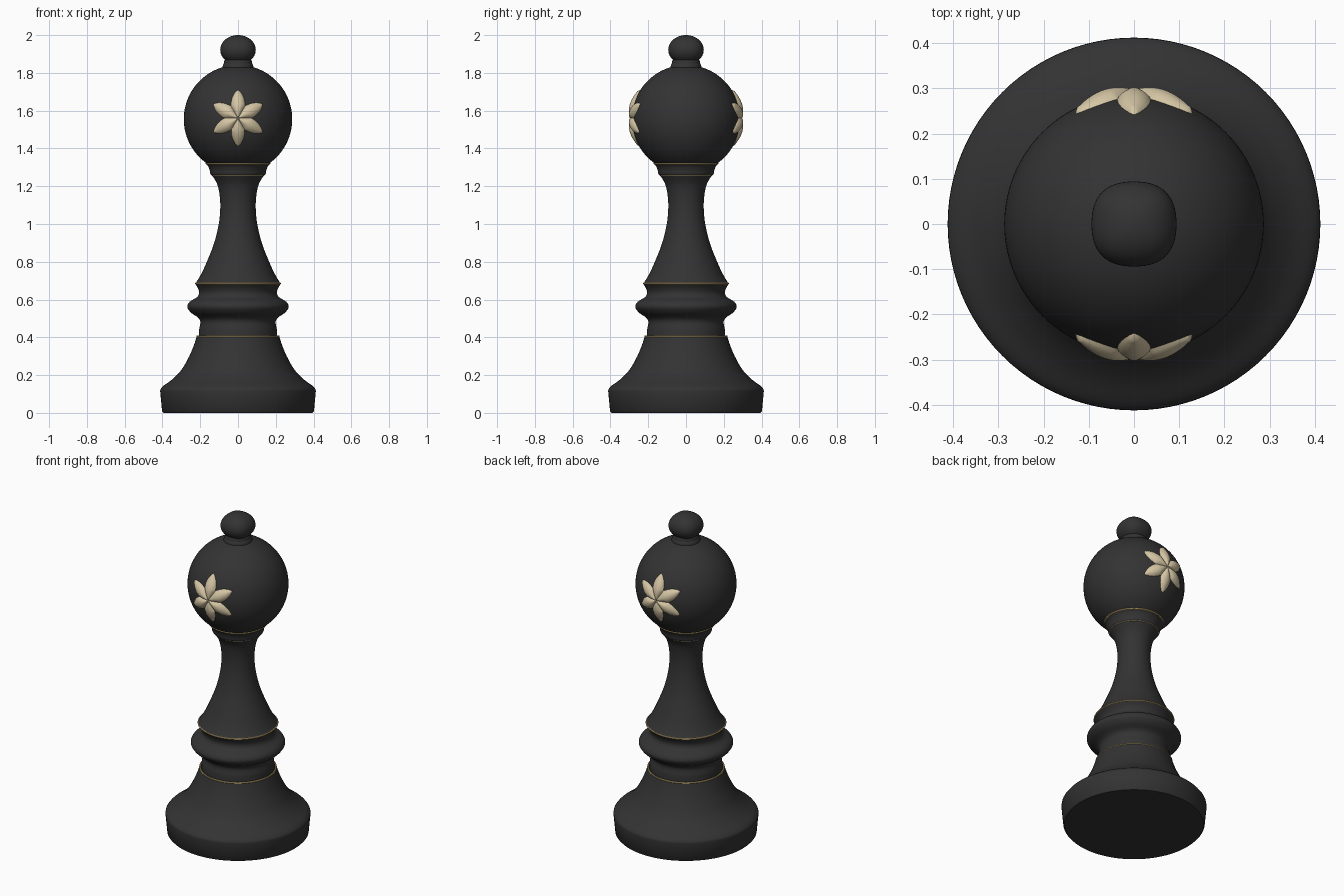
import bpy, bmesh, math
from mathutils import Vector

if "Cube" in bpy.data.objects:
    bpy.data.objects.remove(bpy.data.objects["Cube"])


def material(name, rgb):
    m = bpy.data.materials.new(name)
    m.diffuse_color = (*rgb, 1)
    m.use_nodes = True
    m.node_tree.nodes["Principled BSDF"].inputs["Base Color"].default_value = m.diffuse_color
    return m


BLACK = material("matte black", (0.033, 0.033, 0.033))
GOLD = material("gold trim", (0.60, 0.43, 0.17))
CREAM = material("cream gold", (0.66, 0.56, 0.37))


def finish(name, bm, mat, angle=40):
    bmesh.ops.remove_doubles(bm, verts=bm.verts, dist=1e-5)
    bmesh.ops.recalc_face_normals(bm, faces=bm.faces)
    me = bpy.data.meshes.new(name)
    bm.to_mesh(me)
    bm.free()
    me.materials.append(mat)
    me.shade_smooth()
    me.set_sharp_from_angle(angle=math.radians(angle))
    ob = bpy.data.objects.new(name, me)
    bpy.context.collection.objects.link(ob)
    return ob


def spline(pts, n=5):
    """Smooth curve through (radius, height) points."""
    p = [Vector(q) for q in pts]
    if len(p) < 3:
        return p
    p = [2 * p[0] - p[1]] + p + [2 * p[-1] - p[-2]]
    out = []
    for i in range(1, len(p) - 2):
        a, b, c, d = p[i - 1:i + 3]
        for k in range(n):
            t = k / n
            out.append(0.5 * (2 * b + (c - a) * t + (2 * a - 5 * b + 4 * c - d) * t * t
                              + (3 * b - a - 3 * c + d) * t ** 3))
    return out + [p[-2]]


def lathe(name, sections, mat, steps=96, squareness=0.0):
    pts = [q for s in sections for q in spline(s)]
    bm = bmesh.new()
    rings = []
    for r, z in pts:
        ring = []
        for i in range(steps):
            a = 2 * math.pi * i / steps
            k = max(r, 0) * (1 - squareness * math.cos(4 * a))
            ring.append(bm.verts.new((k * math.cos(a), k * math.sin(a), z)))
        rings.append(ring)
    for lo, hi in zip(rings, rings[1:]):
        for i in range(steps):
            j = (i + 1) % steps
            bm.faces.new((lo[i], lo[j], hi[j], hi[i]))
    return finish(name, bm, mat)


# Turned base, from the foot up to the lower trim line
lathe("base", [
    [(0, 0), (0.395, 0)],
    [(0.402, 0.008), (0.412, 0.115)],
    [(0.411, 0.125), (0.395, 0.143), (0.345, 0.18), (0.298, 0.23),
     (0.258, 0.30), (0.233, 0.36), (0.219, 0.403)],
    [(0.205, 0.408), (0, 0.408)]], BLACK)

# Waist with its rounded bulge
lathe("waist", [
    [(0.208, 0.40), (0.206, 0.44), (0.199, 0.48), (0.212, 0.505), (0.248, 0.53),
     (0.268, 0.56), (0.256, 0.588), (0.218, 0.612), (0.206, 0.635), (0.212, 0.66),
     (0.226, 0.682)]], BLACK)

# Flared stem
lathe("stem", [
    [(0.226, 0.68), (0.226, 0.688)],
    [(0.222, 0.69), (0.195, 0.735), (0.165, 0.80), (0.126, 0.90), (0.102, 1.0),
     (0.094, 1.08), (0.097, 1.15), (0.110, 1.21), (0.137, 1.258)]], BLACK)

# Collar under the head
lathe("collar", [
    [(0.137, 1.255), (0.146, 1.265), (0.150, 1.285), (0.158, 1.305), (0.168, 1.317)],
    [(0.168, 1.325), (0.12, 1.325)]], BLACK)

# Round head
HEAD_Z, HEAD_R = 1.555, 0.287
N = 48
lathe("head", [[(HEAD_R * math.sin(math.pi * i / N), HEAD_Z - HEAD_R * math.cos(math.pi * i / N))]
               for i in range(N + 1)], BLACK)

# Small neck and slightly squared finial ball
lathe("finial_neck", [[(0.083, 1.825), (0.080, 1.84), (0.075, 1.85), (0.072, 1.865), (0.06, 1.88)]], BLACK)
lathe("finial", [[(0.097 * math.sin(math.pi * i / 24), 1.922 - 0.078 * math.cos(math.pi * i / 24))]
                 for i in range(25)], BLACK, 64, 0.03)

# Thin trim rings
for name, r, z in (("base_trim", 0.216, 0.405), ("stem_trim", 0.225, 0.685),
                   ("lower_collar_trim", 0.137, 1.26), ("upper_collar_trim", 0.167, 1.32)):
    t = 0.0045
    lathe(name, [[(r + t * math.cos(math.pi * k / 4), z + t * math.sin(math.pi * k / 4))]
                 for k in range(9)], GOLD)


# Six-petal flowers wrapped over the front and back of the head
def flower(name, side):
    bm = bmesh.new()
    nu, nv, length = 20, 12, 0.15
    for k in range(6):
        a = math.pi / 2 + k * math.pi / 3
        grid = []
        for i in range(nu + 1):
            u = i / nu
            d = u * length
            w = min(d * math.tan(math.pi / 6), 0.038 * max(0, 1 - ((u - 0.48) / 0.52) ** 2) ** 0.75
                    if u > 0.48 else 1)
            row = []
            for j in range(nv + 1):
                v = 2 * j / nv - 1
                x = d * math.cos(a) - v * w * math.sin(a)
                z = d * math.sin(a) + v * w * math.cos(a)
                rise = 0.010 + 0.010 * math.sin(math.pi * min(1, u * 1.1))
                edge = 0.008 * max(0, 1 - u / 0.4)
                h = edge + (rise - edge) * (1 - abs(v) ** 2.2)
                if u > 0.4 and abs(v) == 1 or i == nu:
                    h = -0.004
                y = math.sqrt(HEAD_R ** 2 - x * x - z * z) + h
                row.append(bm.verts.new((x, side * y, HEAD_Z + 0.005 + z)))
            grid.append(row)
        for r0, r1 in zip(grid, grid[1:]):
            for j in range(nv):
                bm.faces.new((r0[j], r0[j + 1], r1[j + 1], r1[j]))
    bmesh.ops.remove_doubles(bm, verts=bm.verts, dist=1e-5)
    bmesh.ops.recalc_face_normals(bm, faces=bm.faces)
    # make sure the open shell faces outward
    if sum(f.normal.y * f.calc_area() for f in bm.faces) * side < 0:
        bmesh.ops.reverse_faces(bm, faces=bm.faces)
    me = bpy.data.meshes.new(name)
    bm.to_mesh(me)
    bm.free()
    me.materials.append(CREAM)
    me.shade_smooth()
    me.set_sharp_from_angle(angle=math.radians(50))
    bpy.context.collection.objects.link(bpy.data.objects.new(name, me))


flower("front_flower", -1)
flower("back_flower", 1)
